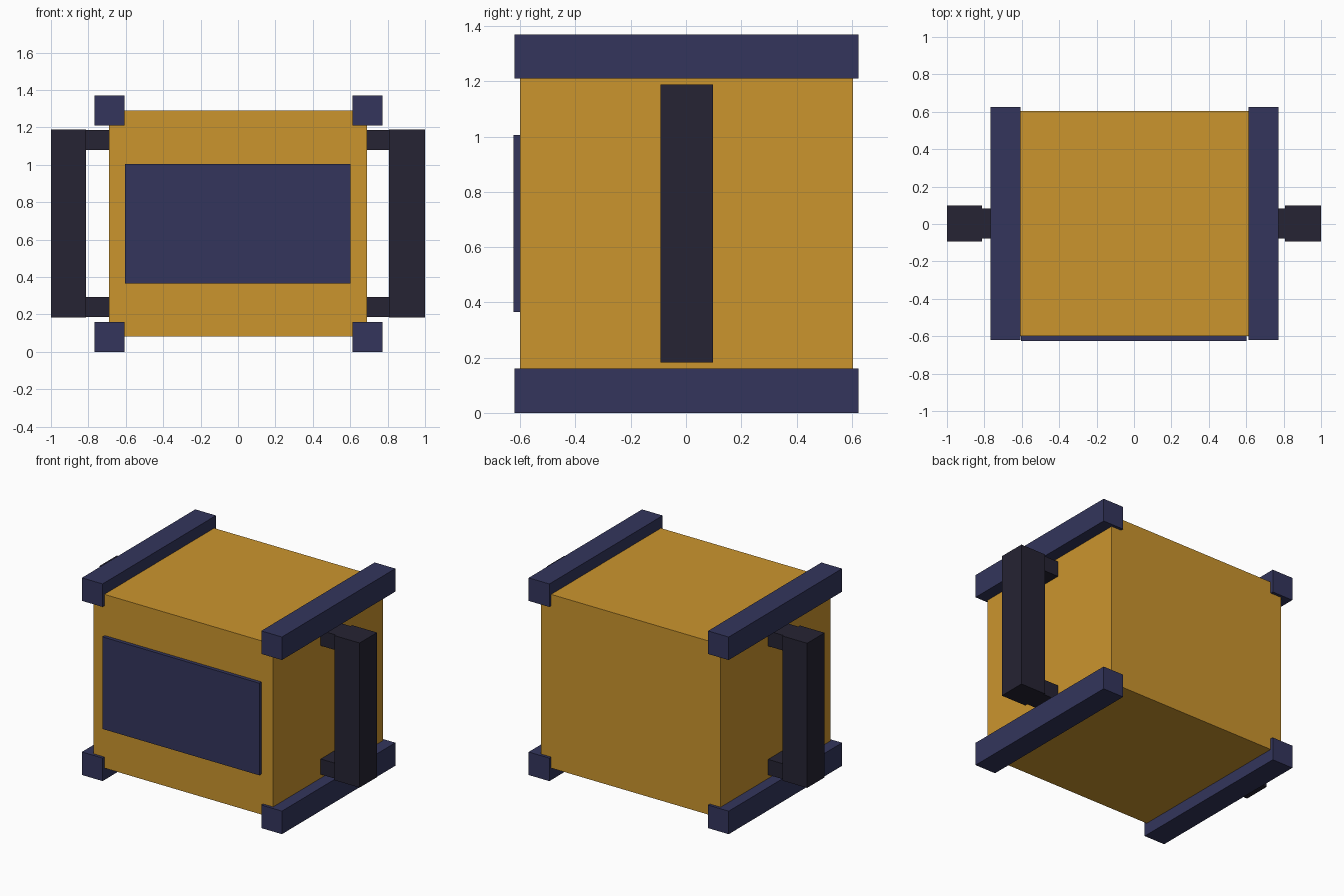
import bpy

if "Cube" in bpy.data.objects:
    bpy.data.objects.remove(bpy.data.objects["Cube"])


def material(name, color):
    m = bpy.data.materials.new(name)
    m.diffuse_color = (*color, 1)
    m.use_nodes = True
    m.node_tree.nodes["Principled BSDF"].inputs["Base Color"].default_value = m.diffuse_color
    return m


ORANGE = material("orange", (0.60, 0.30, 0.027))
NAVY = material("navy", (0.033, 0.036, 0.107))
DARK = material("dark", (0.019, 0.017, 0.033))


def box(name, x, y, z, mat):
    """Box from (min, max) ranges on each axis."""
    lo, hi = zip(x, y, z)
    bpy.ops.mesh.primitive_cube_add(
        size=1, location=[(a + b) / 2 for a, b in zip(lo, hi)])
    ob = bpy.context.object
    ob.name = name
    ob.scale = [b - a for a, b in zip(lo, hi)]
    bpy.ops.object.transform_apply(location=False, rotation=False, scale=True)
    ob.data.materials.append(mat)
    return ob


# Crate body and front panel
box("body", (-0.69, 0.69), (-0.60, 0.605), (0.083, 1.29), ORANGE)
box("front_panel", (-0.604, 0.602), (-0.625, -0.595), (0.365, 1.005), NAVY)

# Four edge rails running front to back
for side, x in (("left", (-0.766, -0.607)), ("right", (0.613, 0.772))):
    for level, z in (("bottom", (0.0, 0.16)), ("top", (1.21, 1.37))):
        box(f"{level}_{side}_rail", x, (-0.62, 0.625), z, NAVY)

# Side handles: a thick upright grip on two short brackets
for side, grip, bracket in (("left", (-1.0, -0.812), (-0.812, -0.69)),
                            ("right", (0.808, 1.0), (0.69, 0.808))):
    box(f"{side}_grip", grip, (-0.093, 0.098), (0.183, 1.188), DARK)
    for level, z in (("lower", (0.186, 0.293)), ("upper", (1.08, 1.186))):
        box(f"{side}_{level}_bracket", bracket, (-0.077, 0.084), z, DARK)
